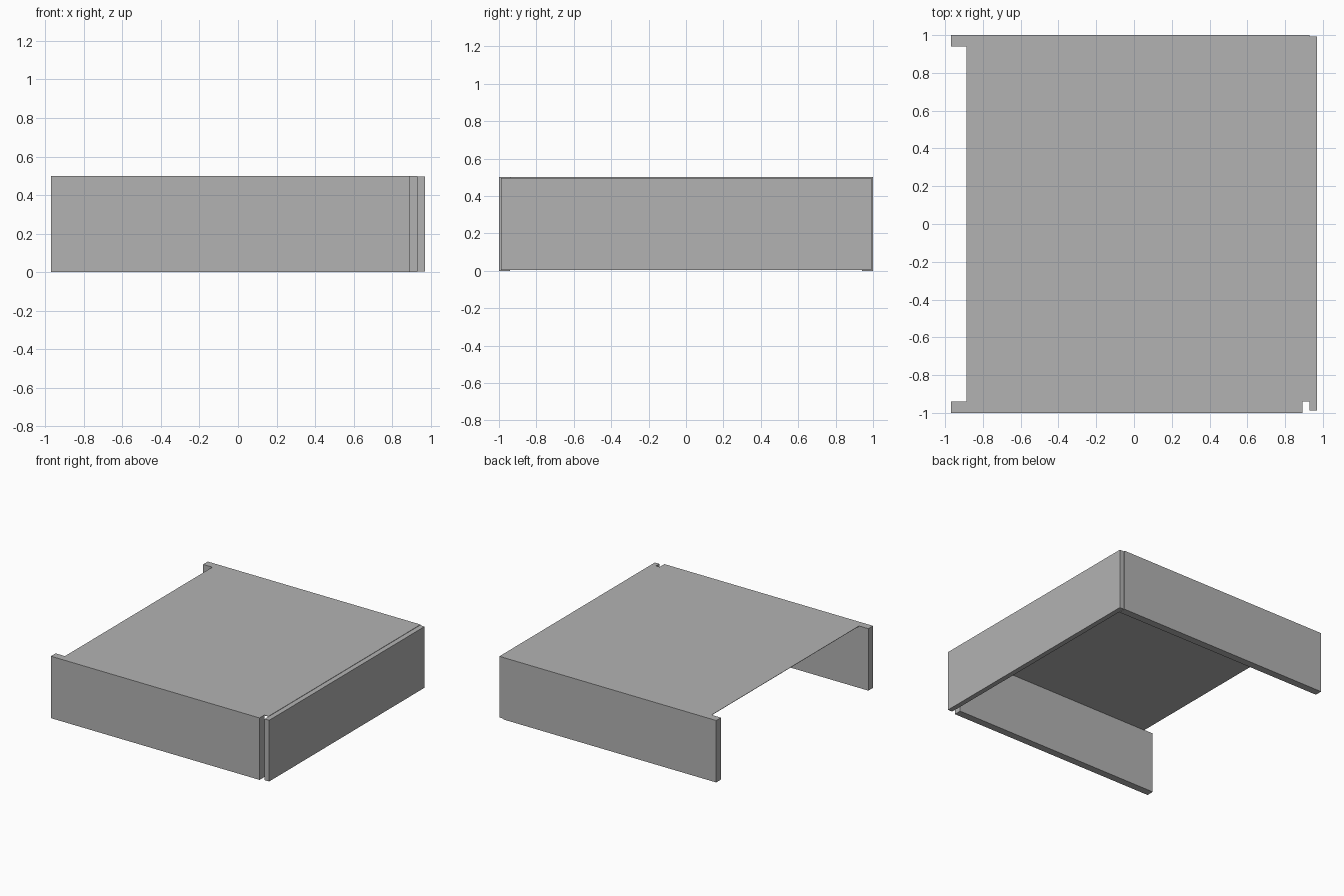
import bpy
import bmesh

if "Cube" in bpy.data.objects:
    bpy.data.objects.remove(bpy.data.objects["Cube"])

grey = bpy.data.materials.new("plain grey")
grey.diffuse_color = (0.45, 0.45, 0.45, 1.0)
grey.use_nodes = True
grey.node_tree.nodes["Principled BSDF"].inputs["Base Color"].default_value = grey.diffuse_color


def box(name, x0, x1, y0, y1, z0, z1):
    """Axis-aligned box given by its limits."""
    mesh = bpy.data.meshes.new(name)
    bm = bmesh.new()
    bmesh.ops.create_cube(bm, size=1)
    for v in bm.verts:
        v.co.x = x1 if v.co.x > 0 else x0
        v.co.y = y1 if v.co.y > 0 else y0
        v.co.z = z1 if v.co.z > 0 else z0
    bm.to_mesh(mesh)
    bm.free()
    mesh.materials.append(grey)
    obj = bpy.data.objects.new(name, mesh)
    bpy.context.collection.objects.link(obj)
    return obj


HEIGHT = 0.5
LEFT, RIGHT = -0.97, 0.97
INNER = 0.94          # inner face of the front and back walls
PANEL_X = 0.93        # where the right wall meets the rest

# Front wall stops short, leaving a slot beside the right wall
box("front_wall", LEFT, 0.893, -1.0, -INNER, 0, HEIGHT)
box("back_wall", LEFT, PANEL_X, INNER, 1.0, 0, HEIGHT)

# Right wall, a hair smaller than the rest
box("right_wall", PANEL_X, RIGHT, -0.988, 0.993, 0.003, HEIGHT - 0.003)

# Thin top sheet between the walls; left side and underside stay open
box("top_sheet", -0.887, PANEL_X, -INNER, INNER, HEIGHT - 0.003, HEIGHT)
